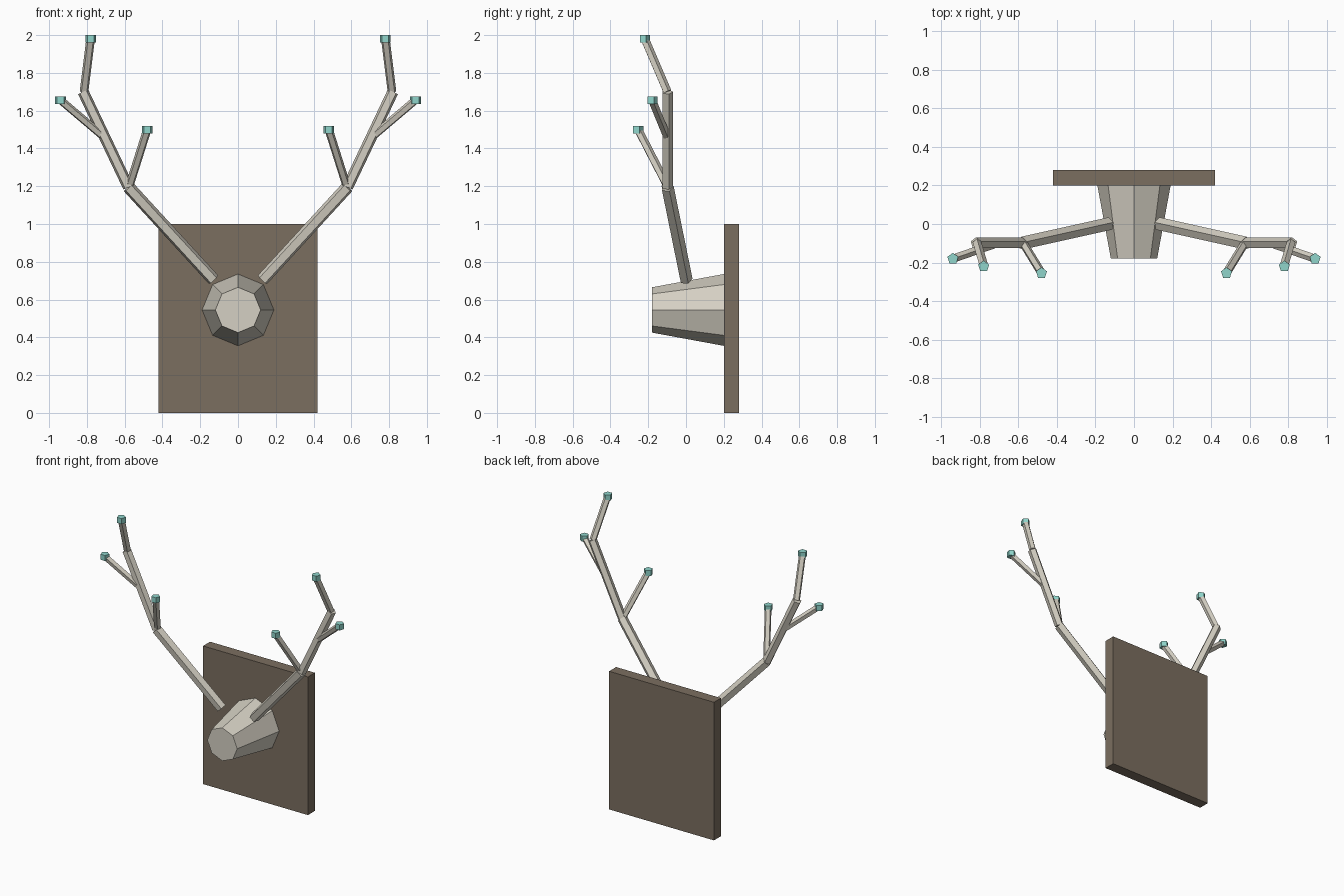
import bpy, bmesh
from math import cos, sin, pi
from mathutils import Vector

if "Cube" in bpy.data.objects:
    bpy.data.objects.remove(bpy.data.objects["Cube"])


def material(name, rgb):
    m = bpy.data.materials.new(name)
    m.diffuse_color = (*[(c / 255) ** 2.2 for c in rgb], 1)
    m.use_nodes = True
    m.node_tree.nodes["Principled BSDF"].inputs["Base Color"].default_value = m.diffuse_color
    return m


BONE = material("bone", (212, 207, 194))
WOOD = material("dark wood", (122, 110, 96))
TEAL = material("teal", (143, 212, 202))


def finish(bm, name, mat):
    bmesh.ops.recalc_face_normals(bm, faces=bm.faces)
    me = bpy.data.meshes.new(name)
    bm.to_mesh(me)
    bm.free()
    me.materials.append(mat)
    ob = bpy.data.objects.new(name, me)
    bpy.context.collection.objects.link(ob)
    return ob


def rod(name, a, b, r1, r2, sides, mat):
    """Straight faceted rod from a to b, first corner towards +y."""
    a, b = Vector(a), Vector(b)
    q = Vector((0, 0, 1)).rotation_difference(b - a)
    bm = bmesh.new()
    rings = []
    for p, r in ((a, r1), (b, r2)):
        ring = []
        for i in range(sides):
            t = pi / 2 + 2 * pi * i / sides
            ring.append(bm.verts.new(p + q @ Vector((r * cos(t), r * sin(t), 0))))
        rings.append(ring)
        bm.faces.new(ring)
    for i in range(sides):
        j = (i + 1) % sides
        bm.faces.new((rings[0][i], rings[0][j], rings[1][j], rings[1][i]))
    return finish(bm, name, mat)


# Backing board
bm = bmesh.new()
bmesh.ops.create_cube(bm, size=1)
for v in bm.verts:
    v.co = Vector((v.co.x * 0.84, 0.24 + v.co.y * 0.08, 0.5 + v.co.z))
finish(bm, "backing_board", WOOD)

# Octagonal head stub
rod("head_stub", (0, 0.2, 0.545), (0, -0.18, 0.545), 0.19, 0.12, 8, BONE)

# Antlers: part name, start, end, radius, tipped or not
PARTS = [
    ("lower_beam", (0.13, 0, 0.705), (0.58, -0.1, 1.195), 0.035, False),
    ("middle_beam", (0.58, -0.1, 1.195), (0.82, -0.1, 1.70), 0.031, False),
    ("top_tine", (0.815, -0.1, 1.70), (0.78, -0.22, 1.98), 0.024, True),
    ("inner_tine", (0.575, -0.1, 1.20), (0.48, -0.255, 1.50), 0.023, True),
    ("outer_tine", (0.71, -0.1, 1.46), (0.94, -0.18, 1.655), 0.022, True),
]
for side, s in (("right", 1), ("left", -1)):
    for name, a, b, r, tipped in PARTS:
        a, b = (Vector((s * p[0], p[1], p[2])) for p in (a, b))
        rod(f"{side}_{name}", a, b, r, r, 5, BONE)
        if tipped:
            h = Vector((0, 0, 0.02))
            rod(f"{side}_{name}_tip", b - h, b + h, 0.03, 0.03, 5, TEAL)
